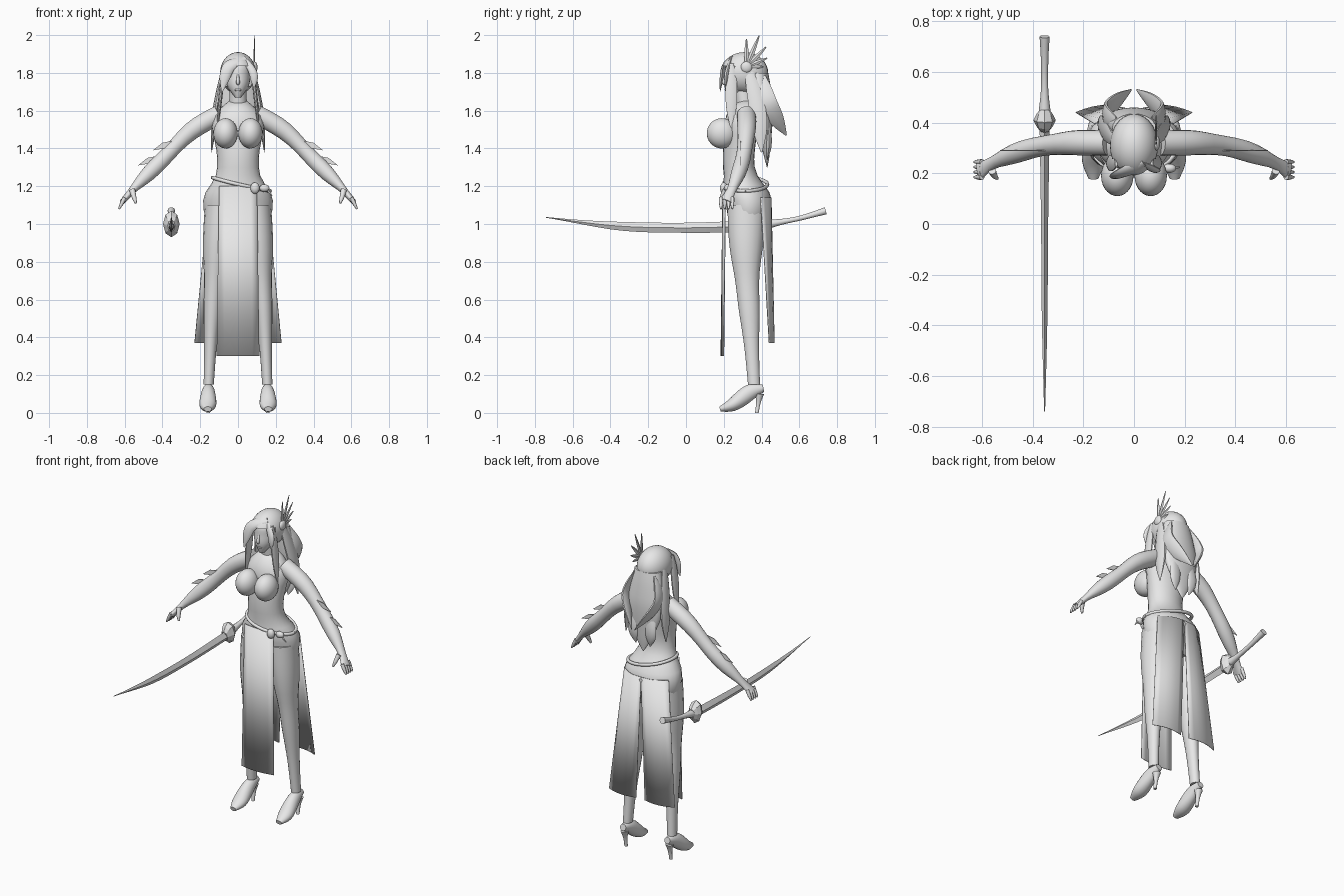
import bpy, bmesh, math
from mathutils import Vector

if "Cube" in bpy.data.objects:
    bpy.data.objects.remove(bpy.data.objects["Cube"])

GREY = (0.8, 0.8, 0.8, 1)
material = bpy.data.materials.new("light_grey")
material.use_nodes = True
material.diffuse_color = GREY
material.node_tree.nodes["Principled BSDF"].inputs["Base Color"].default_value = GREY

X_AXIS, Y_AXIS, Z_AXIS = Vector((1, 0, 0)), Vector((0, 1, 0)), Vector((0, 0, 1))


def finish(name, bm, smooth=True, thickness=0):
    bmesh.ops.recalc_face_normals(bm, faces=bm.faces)
    mesh = bpy.data.meshes.new(name)
    bm.to_mesh(mesh)
    bm.free()
    mesh.materials.append(material)
    part = bpy.data.objects.new(name, mesh)
    bpy.context.collection.objects.link(part)
    if thickness:
        solidify = part.modifiers.new("thickness", "SOLIDIFY")
        solidify.thickness, solidify.offset = thickness, 0
    if smooth:
        bpy.ops.object.select_all(action="DESELECT")
        part.select_set(True)
        bpy.context.view_layer.objects.active = part
        bpy.ops.object.shade_smooth_by_angle(angle=math.radians(50))


def spline(values, t):
    """Smooth curve through evenly spaced numbers or vectors."""
    last = len(values) - 1
    start = min(int(t * last), last - 1)
    f = t * last - start
    a, b, c, d = (values[max(0, min(last, k))] for k in range(start - 1, start + 3))
    return (b + (c - a) * (f / 2) + (2 * a - 5 * b + 4 * c - d) * (f * f / 2)
            + (3 * b - 3 * c + d - a) * (f ** 3 / 2))


def loft(name, path, widths, ratios, side=1, axis=X_AXIS, level=False, sides=18, steps=16, smooth=True):
    """Sweep an ellipse along a path; ratio is its depth over its width."""
    bm = bmesh.new()
    points = [Vector((x * side, y, z)) for x, y, z in path]
    centres = [spline(points, i / steps) for i in range(steps + 1)]
    rings = []
    for i, centre in enumerate(centres):
        tangent = Z_AXIS if level else (centres[min(i + 1, steps)] - centres[max(i - 1, 0)]).normalized()
        across = (axis - tangent * axis.dot(tangent)).normalized()
        width = spline(widths, i / steps)
        depth = width * spline(ratios, i / steps)
        along = tangent.cross(across)
        turns = [math.tau * k / sides for k in range(sides)]
        rings.append([bm.verts.new(centre + across * width * math.cos(turn) + along * depth * math.sin(turn))
                      for turn in turns])
    for lower, upper in zip(rings, rings[1:]):
        for k in range(sides):
            bm.faces.new((lower[k - 1], lower[k], upper[k], upper[k - 1]))
    bm.faces.new(rings[0])
    bm.faces.new(rings[-1])
    finish(name, bm, smooth)


def column(name, bottom, top, depths, widths, ratios):
    """Upright loft on the centre line, with evenly spaced rings."""
    path = [(0, y, bottom + (top - bottom) * i / (len(depths) - 1)) for i, y in enumerate(depths)]
    loft(name, path, widths, ratios, level=True, sides=24)


def lock(name, path, width, ratio, side=1):
    """Flat strand of hair that ends in a point."""
    loft(name, path, [width / 2, width, width, width / 10], [ratio], side, sides=10)


def ball(name, centre, radii, keep=None):
    bm = bmesh.new()
    bmesh.ops.create_uvsphere(bm, u_segments=28, v_segments=18, radius=1)
    for vert in bm.verts:
        vert.co = Vector([c + r * unit for c, r, unit in zip(centre, radii, vert.co)])
    if keep:
        removed = [face for face in bm.faces if not keep(face.calc_center_median())]
        bmesh.ops.delete(bm, geom=removed, context="FACES")
    finish(name, bm)


def cloth(name, top_start, top_end, low_start, low_end, bulge, side=1):
    """Four-cornered hanging panel, bowed along y."""
    bm = bmesh.new()
    corners = [Vector((x * side, y, z)) for x, y, z in (top_start, top_end, low_start, low_end)]
    count = 6
    grid = []
    for corner_a, corner_b in (corners[:2], corners[2:]):
        grid.append([bm.verts.new(corner_a.lerp(corner_b, k / count)
                                  + Y_AXIS * bulge * math.sin(math.pi * k / count))
                     for k in range(count + 1)])
    for k in range(count):
        bm.faces.new((grid[0][k], grid[0][k + 1], grid[1][k + 1], grid[1][k]))
    finish(name, bm, thickness=0.004)


# Torso, neck and head
column("torso", .95, 1.65, [.33, .33, .28, .29, .32],
       [.12, .175, .18, .12, .11, .125, .135, .05], [.65, .65, .75, .75, .65, .9])
column("neck", 1.6, 1.76, [.32, .29], [.05, .04], [1])
column("head", 1.67, 1.9, [.24, .27, .285, .295, .3], [.015, .055, .066, .066, .02], [1.2])
loft("nose", [(0, .21, 1.79), (0, .2, 1.75), (0, .21, 1.74)], [.006, .01, .006], [1], sides=8)
ball("lips", (0, .215, 1.71), (.02, .01, .007))

FIN = [(5, -2), (-1, -1), (-4, -3), (-3, 0), (-5, 3), (0, 2)]

for label, side in (("left", 1), ("right", -1)):
    ball(label + "_breast", (side * .066, .19, 1.48), (.064, .08, .08))

    # Arm and hand
    loft(label + "_arm", [(.1, .32, 1.58), (.25, .32, 1.49), (.4, .3, 1.34), (.54, .25, 1.2), (.61, .21, 1.12)],
         [.05, .05, .04, .04, .025, .035], [1, 1, 1, .4], side, Y_AXIS)
    for finger in range(4):
        y = .185 + .02 * finger
        loft(f"{label}_finger_{finger}", [(.6, y, 1.14), (.63, y, 1.08)], [.011, .01, .005], [1],
             side, Y_AXIS, sides=8)
    loft(label + "_thumb", [(.56, .21, 1.18), (.55, .19, 1.14), (.54, .18, 1.11)], [.016, .012, .006], [1],
         side, Y_AXIS, sides=8)

    # Thin fins on the forearm
    for fin in range(2):
        bm = bmesh.new()
        bm.faces.new([bm.verts.new((side * (.48 - .08 * fin + x / 100), .29, 1.33 + .08 * fin + z / 100))
                      for x, z in FIN])
        finish(f"{label}_arm_fin_{fin}", bm, smooth=False, thickness=.004)

    # Leg and heeled shoe
    loft(label + "_leg", [(.09, .32, 1.1), (.12, .32, .78), (.14, .34, .47), (.155, .36, .15)],
         [.085, .078, .055, .046, .032, .027], [1.2], side, level=True)
    loft(label + "_shoe", [(.155, .41, .13), (.157, .34, .11), (.16, .25, .045), (.16, .18, .02)],
         [.02, .035, .045, .02], [1, 1.2, .8, .7], side)
    loft(label + "_heel", [(.157, .39, .1), (.157, .375, 0)], [.024, .012, .01], [1], side, level=True)

    # Back skirt panel
    cloth(label + "_back_panel", (0, .45, 1.14), (.155, .395, 1.14), (.03, .455, .37), (.23, .44, .37),
          .02, side)

    # Long locks of hair
    lock(label + "_front_lock", [(.07, .24, 1.85), (.09, .24, 1.7), (.11, .24, 1.5)], .01, 3, side)
    lock(label + "_side_lock", [(.08, .33, 1.82), (.12, .38, 1.6), (.14, .4, 1.38)], .014, 3, side)
    lock(label + "_swept_lock", [(.07, .4, 1.78), (.11, .44, 1.63), (.01, .53, 1.47)], .013, 3.5, side)
    lock(label + "_tail_lock", [(.04, .42, 1.6), (.06, .44, 1.45), (.05, .43, 1.34)], .035, .4, side)

# Hair cap, back mass and fringe
ball("hair_cap", (0, .31, 1.8), (.095, .125, .11), lambda c: c.y > .26 or c.z > 1.84)
column("back_hair", 1.8, 1.3, [.38, .4, .42, .43], [.085, .105, .12, .105, .06, .005], [.65, .5, .35, .35])
lock("fringe_sweep", [(.04, .24, 1.88), (-.05, .2, 1.83), (-.085, .18, 1.7)], .03, .4)
lock("fringe_short", [(.03, .24, 1.88), (.08, .215, 1.8), (.085, .21, 1.72)], .02, .5)

# Fan-shaped hair ornament
root = Vector((.087, .32, 1.83))
ball("ornament_base", root, (.016, .03, .03))
for spike in range(5):
    angle = math.radians(90 - 22 * spike)
    reach = .18 - .03 * abs(spike - 1)
    tip = root + Vector((0, math.cos(angle), math.sin(angle))) * reach
    loft(f"ornament_spike_{spike}", [root, root.lerp(tip, .5), tip], [.003, .004, .001], [3], sides=4,
         steps=4, smooth=False)

# Front skirt panel
cloth("front_panel", (-.1, .21, 1.2), (.1, .21, 1.2), (-.113, .2, .3), (.113, .2, .3), -.015)

# Slanted belt with a knot
ring = [Vector((math.cos(math.tau * k / 32), math.sin(math.tau * k / 32), 0)) for k in range(33)]
loft("belt", [((.152 + .018 * p.x) * p.x, .315 + .116 * p.y, 1.21 - .035 * p.x) for p in ring],
     [.01], [1], axis=Z_AXIS, sides=8, steps=32)
ball("belt_knot", (.09, .2, 1.19), (.024, .02, .03))
ball("belt_bead", (.14, .22, 1.19), (.026, .018, .02))
loft("belt_end", [(.14, .215, 1.2), (.18, .225, 1.15)], [.008, .003], [1], sides=8)


# Curved sword with a diamond section
def sword_part(name, path, widths, ratios, **options):
    loft(name, [(-.353, y, z) for y, z in path], widths, ratios, **options)


sword_part("blade", [(-.74, 1.035), (-.37, .99), (0, .98), (.4, .99)], [.002, .011, .014, .02],
           [1, 2, 1.9, 1.5], sides=4, smooth=False)
sword_part("guard", [(.37, .99), (.41, 1), (.45, 1)], [.02, .044, .02], [1.6], sides=8, steps=4, smooth=False)
sword_part("handle", [(.44, 1), (.6, 1.03), (.74, 1.07)], [.024, .014, .015, .02], [1], sides=10)
